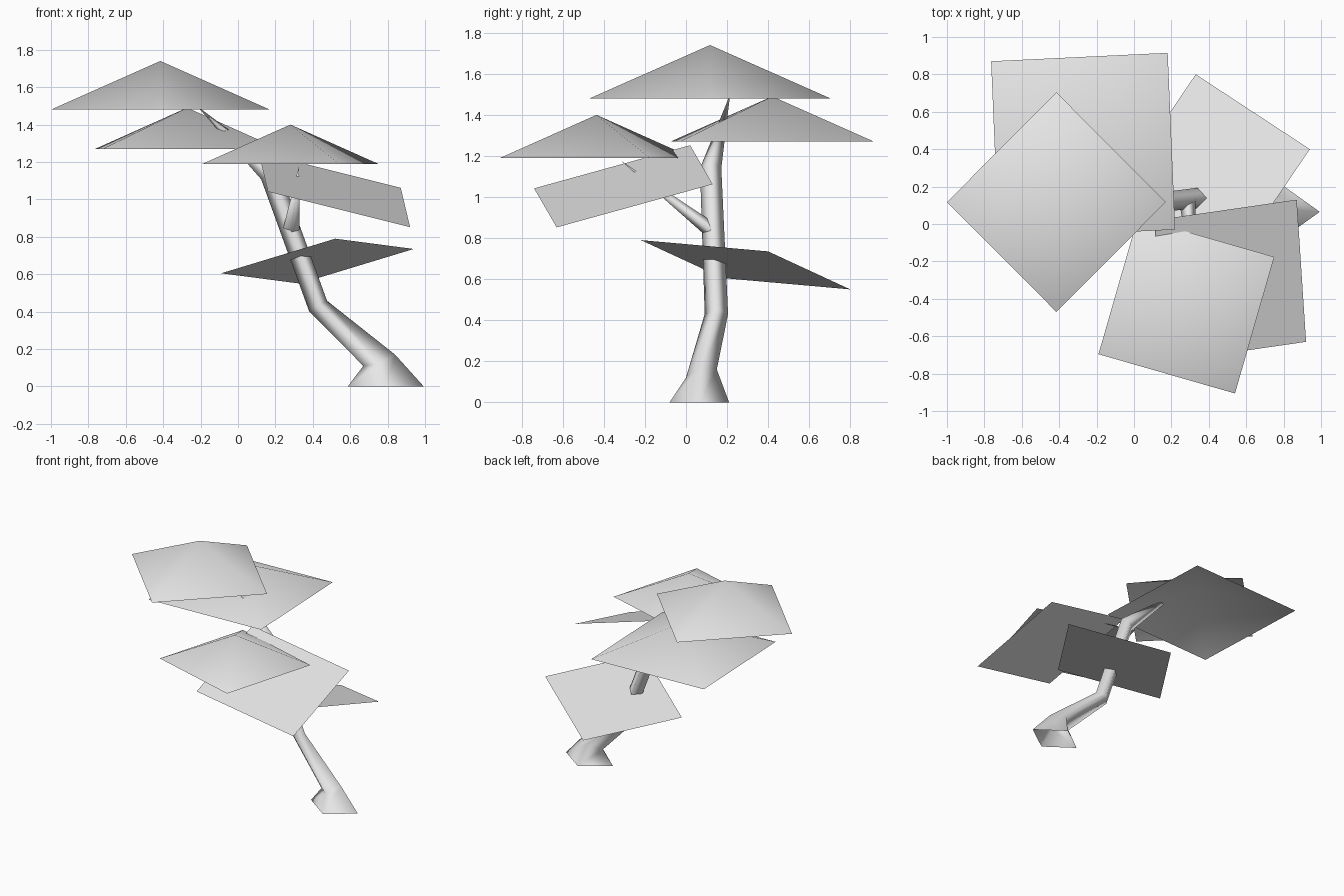
import bpy
import bmesh
from mathutils import Vector

cube = bpy.data.objects.get("Cube")
if cube:
    bpy.data.objects.remove(cube, do_unlink=True)

GREY = (0.8, 0.8, 0.8, 1)
grey = bpy.data.materials.new("plain_grey")
grey.use_nodes = True
grey.diffuse_color = GREY
grey.node_tree.nodes["Principled BSDF"].inputs["Base Color"].default_value = GREY


def finish(bm, name):
    mesh = bpy.data.meshes.new(name)
    for face in bm.faces:
        face.smooth = True
    bm.to_mesh(mesh)
    bm.free()
    mesh.materials.append(grey)
    obj = bpy.data.objects.new(name, mesh)
    bpy.context.collection.objects.link(obj)
    return obj


def diamond(bm, centre, a, b):
    """Four corners around a centre, along two half diagonals."""
    c, a, b = Vector(centre), Vector(a), Vector(b)
    return [bm.verts.new(c + d) for d in (a, b, -a, -b)]


def foliage(name, centre, a, b, rise=0):
    """A flat sheet, or an open pyramid when it has a rise."""
    bm = bmesh.new()
    corners = diamond(bm, centre, a, b)
    if rise:
        peak = bm.verts.new(Vector(centre) + Vector((0, 0, rise)))
        for i in range(4):
            bm.faces.new((corners[i], corners[(i + 1) % 4], peak))
    else:
        bm.faces.new(corners)
    finish(bm, name)


def limb(name, sections, tip):
    """A four-sided tapering tube that ends in a point."""
    bm = bmesh.new()
    rings = [diamond(bm, *s) for s in sections]
    point = bm.verts.new(tip)
    for low, high in zip(rings, rings[1:]):
        for i in range(4):
            j = (i + 1) % 4
            bm.faces.new((low[i], low[j], high[j], high[i]))
    for i in range(4):
        bm.faces.new((rings[-1][i], rings[-1][(i + 1) % 4], point))
    finish(bm, name)


# Leaning trunk with a flared foot
limb("trunk", [
    ((0.79, 0.065, 0), (0.203, 0, 0), (0, 0.145, 0)),
    ((0.755, 0.075, 0.14), (0.085, 0, 0.03), (0, 0.075, 0.02)),
    ((0.428, 0.148, 0.43), (0.048, 0, 0.028), (0, 0.057, 0)),
    ((0.17, 0.12, 1.14), (0.046, 0, 0.033), (0, 0.052, 0)),
], (-0.22, 0.215, 1.5))

# Side branch reaching forward
limb("side_branch", [
    ((0.285, 0.12, 0.84), (0.045, 0, 0), (0, 0.022, 0.03)),
], (0.325, -0.315, 1.175))

# Peaked foliage
foliage("top_foliage", (-0.415, 0.117, 1.48), (0.585, 0, 0), (0, 0.587, 0), 0.26)
foliage("back_foliage", (-0.272, 0.42, 1.27), (0.452, 0.495, 0), (-0.492, 0.45, 0), 0.22)
foliage("front_foliage", (0.28, -0.436, 1.19), (0.47, 0.26, 0), (-0.26, 0.47, 0), 0.21)

# Flat tilted foliage
foliage("front_sheet", (0.515, -0.305, 1.052), (0.355, 0.435, 0.01), (-0.405, 0.325, 0.2))
foliage("back_sheet", (0.425, 0.29, 0.67), (0.515, 0.11, 0.065), (-0.095, 0.51, -0.12))
